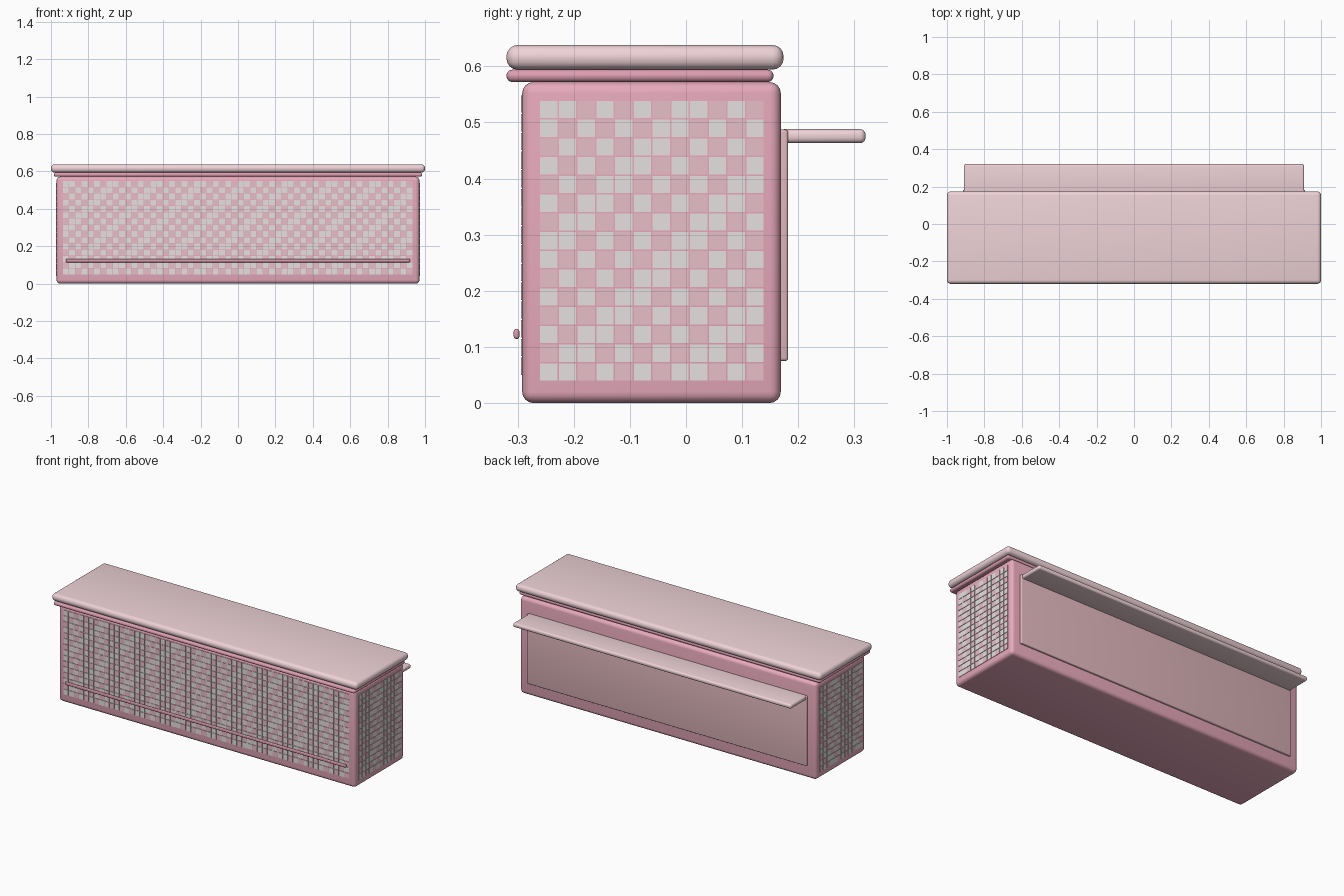
import bpy, bmesh
from mathutils import Matrix, Vector

if "Cube" in bpy.data.objects:
    bpy.data.objects.remove(bpy.data.objects["Cube"])


def material(name, rgb):
    m = bpy.data.materials.new(name)
    m.diffuse_color = (*rgb, 1)
    m.use_nodes = True
    m.node_tree.nodes["Principled BSDF"].inputs["Base Color"].default_value = m.diffuse_color
    return m


ROSE = material("rose", (0.80, 0.40, 0.50))
DEEP = material("deep_rose", (0.72, 0.34, 0.44))
PALE = material("pale_pink", (0.86, 0.65, 0.68))
DUSTY = material("dusty_pink", (0.74, 0.47, 0.50))
TILE_PINK = material("tile_pink", (0.80, 0.52, 0.58))
TILE_WHITE = material("tile_white", (0.80, 0.75, 0.75))


def finish(bm, name, mats):
    me = bpy.data.meshes.new(name)
    bm.to_mesh(me)
    bm.free()
    ob = bpy.data.objects.new(name, me)
    bpy.context.collection.objects.link(ob)
    for m in mats:
        me.materials.append(m)
    return ob


def add_box(bm, lo, hi):
    lo, hi = Vector(lo), Vector(hi)
    mat = Matrix.Translation((lo + hi) / 2) @ Matrix.Diagonal((*(hi - lo), 1))
    return bmesh.ops.create_cube(bm, size=1, matrix=mat)["verts"]


def rounded_slab(name, half_x, y0, y1, z0, z1, radius, mat, segments=4):
    bm = bmesh.new()
    add_box(bm, (-half_x, y0, z0), (half_x, y1, z1))
    bmesh.ops.bevel(bm, geom=bm.edges[:], offset=radius, segments=segments,
                    profile=0.5, affect='EDGES', clamp_overlap=True)
    ob = finish(bm, name, [mat])
    bpy.context.view_layer.objects.active = ob
    ob.select_set(True)
    bpy.ops.object.shade_smooth_by_angle(angle=0.7)
    ob.select_set(False)
    return ob


PITCH, TILE, ROWS = 0.0334, 0.0308, 15


def tile_panel(name, columns, start, z0, place):
    """Mosaic of thin tiles; place(u, z) gives the box corners for a tile."""
    bm = bmesh.new()
    for i in range(columns):
        for j in range(ROWS):
            u, z = start + i * PITCH, z0 + j * PITCH
            verts = add_box(bm, *place(u, z))
            white = (3 * i + 4 * j) % 7 < 4
            for f in {f for v in verts for f in v.link_faces}:
                f.material_index = int(white)
    return finish(bm, name, [TILE_PINK, TILE_WHITE])


# counter body and stacked top
rounded_slab("counter_body", 0.97, -0.292, 0.169, 0.0, 0.572, 0.02, ROSE)
rounded_slab("top_trim", 0.985, -0.32, 0.156, 0.572, 0.594, 0.0105, DEEP)
rounded_slab("counter_top", 1.0, -0.32, 0.174, 0.594, 0.638, 0.02, PALE)

# back panel and work shelf
rounded_slab("back_panel", 0.915, 0.16, 0.182, 0.075, 0.487, 0.005, DUSTY)
rounded_slab("back_shelf", 0.91, 0.165, 0.32, 0.463, 0.488, 0.01, PALE)

# floating foot rail
rounded_slab("foot_rail", 0.92, -0.307, -0.297, 0.114, 0.132, 0.0048, DEEP)

# mosaic on the front and both ends
tile_panel("front_tiles", 56, -0.936, 0.05,
           lambda u, z: ((u, -0.2945, z), (u + TILE, -0.285, z + TILE)))
for side, label in ((1, "right"), (-1, "left")):
    a, b = sorted((side * 0.963, side * 0.9725))
    tile_panel(label + "_tiles", 12, -0.26, 0.04,
               lambda u, z: ((a, u, z), (b, u + TILE, z + TILE)))
